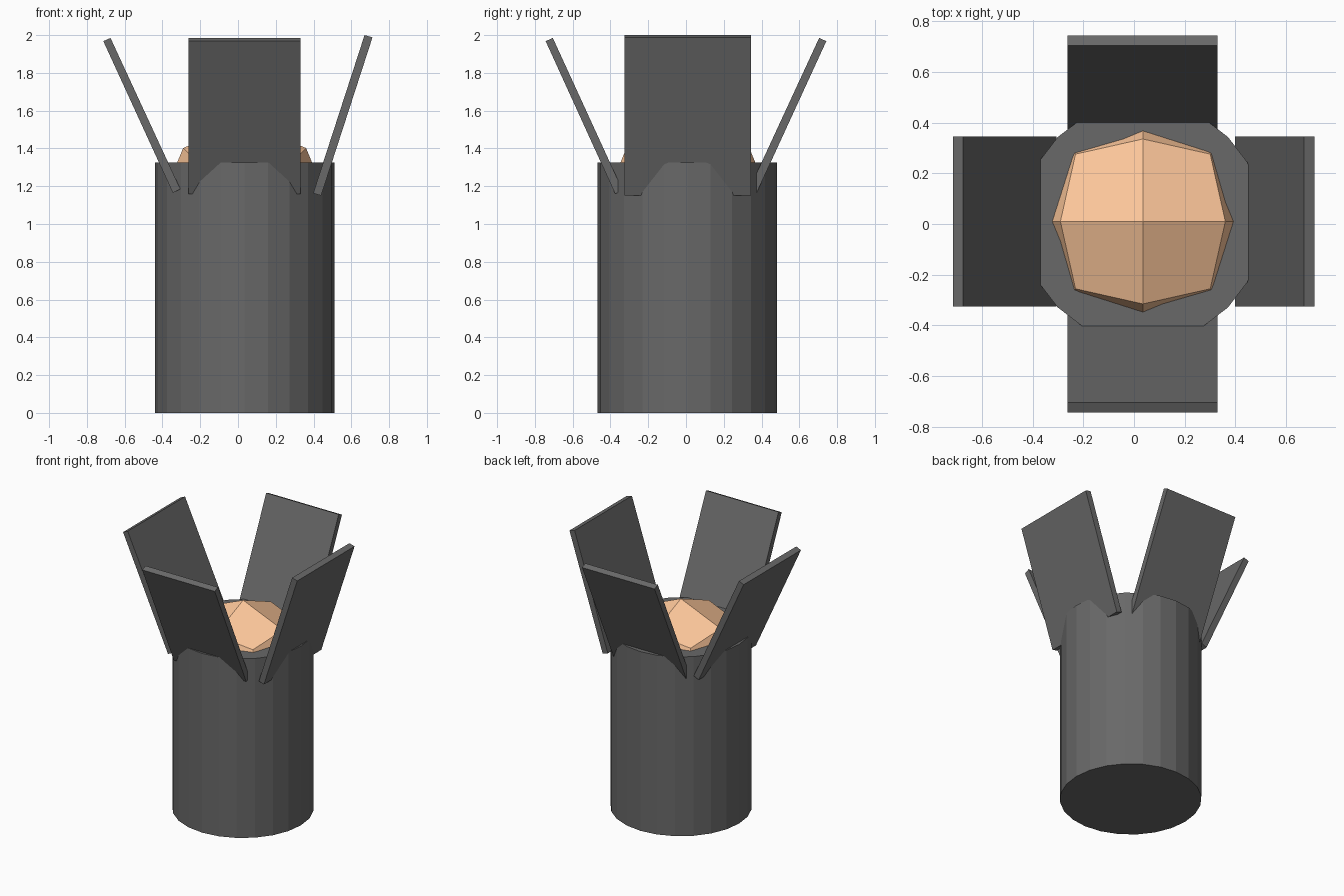
import bpy, bmesh
from mathutils import Vector

if "Cube" in bpy.data.objects:
    bpy.data.objects.remove(bpy.data.objects["Cube"])

CX, CY = 0.035, 0.007


def material(name, color):
    mat = bpy.data.materials.new(name)
    mat.diffuse_color = (*color, 1)
    mat.use_nodes = True
    mat.node_tree.nodes["Principled BSDF"].inputs["Base Color"].default_value = mat.diffuse_color
    return mat


DARK = material("dark_grey", (0.14, 0.14, 0.14))
PEACH = material("peach", (1.0, 0.58, 0.33))


def make_object(name, bm, mat):
    bmesh.ops.recalc_face_normals(bm, faces=bm.faces)
    mesh = bpy.data.meshes.new(name)
    bm.to_mesh(mesh)
    bm.free()
    mesh.materials.append(mat)
    obj = bpy.data.objects.new(name, mesh)
    bpy.context.collection.objects.link(obj)
    return obj


def flap(name, profile, axis, lo, hi):
    """Extrude a tilted (outward, z) profile along the other horizontal axis."""
    bm = bmesh.new()
    along_x = axis == 'X'
    face = bm.faces.new([bm.verts.new((u, lo, z) if along_x else (lo, u, z)) for u, z in profile])
    ext = bmesh.ops.extrude_face_region(bm, geom=[face], use_keep_orig=True)
    verts = [g for g in ext["geom"] if isinstance(g, bmesh.types.BMVert)]
    width = hi - lo
    bmesh.ops.translate(bm, verts=verts, vec=(0, width, 0) if along_x else (width, 0, 0))
    return make_object(name, bm, DARK)


# Cylindrical body with a closed top
bm = bmesh.new()
bmesh.ops.create_cone(bm, cap_ends=True, segments=24, radius1=0.475, radius2=0.475, depth=1.325)
bmesh.ops.translate(bm, verts=bm.verts, vec=(CX, CY, 1.325 / 2))
make_object("body", bm, DARK)

# Four flaring flaps
flap("left_flap", [(-0.345, 1.165), (-0.305, 1.185), (-0.675, 1.985), (-0.713, 1.968)], 'X', -0.325, 0.345)
flap("right_flap", [(0.44, 1.15), (0.398, 1.163), (0.67, 2.0), (0.712, 1.988)], 'X', -0.325, 0.345)
flap("front_flap", [(-0.375, 1.16), (-0.335, 1.178), (-0.705, 1.985), (-0.743, 1.968)], 'Y', -0.263, 0.33)
flap("back_flap", [(0.374, 1.165), (0.334, 1.183), (0.705, 1.985), (0.743, 1.968)], 'Y', -0.263, 0.33)

# Faceted ball: once-subdivided cube pushed out to a sphere
bm = bmesh.new()
bmesh.ops.create_cube(bm, size=2)
bmesh.ops.subdivide_edges(bm, edges=bm.edges[:], cuts=1, use_grid_fill=True)
for v in bm.verts:
    v.co = v.co.normalized() * 0.46 + Vector((CX, CY + 0.003, 1.077))
make_object("ball", bm, PEACH)
